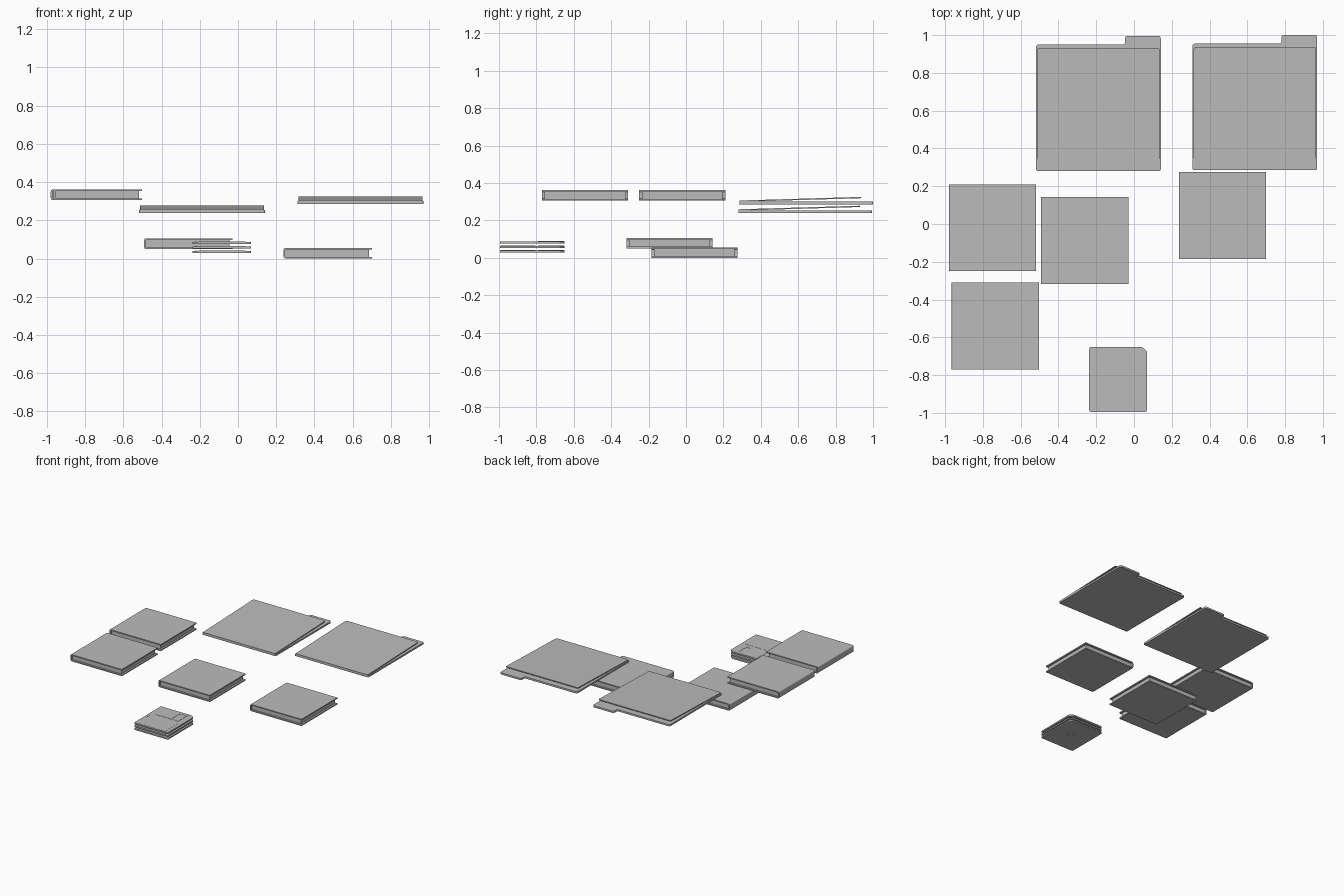
import bpy, bmesh, math
from mathutils import Matrix

if "Cube" in bpy.data.objects:
    bpy.data.objects.remove(bpy.data.objects["Cube"], do_unlink=True)

grey = bpy.data.materials.new("plain grey")
grey.use_nodes = True
grey.diffuse_color = (0.5, 0.5, 0.5, 1)
grey.node_tree.nodes["Principled BSDF"].inputs["Base Color"].default_value = (0.5, 0.5, 0.5, 1)


def prism(name, outline, depth, matrix):
    """Extrude a flat outline along its local z, then place it."""
    bm = bmesh.new()
    face = bm.faces.new([bm.verts.new((a, b, 0)) for a, b in outline])
    top = bmesh.ops.extrude_face_region(bm, geom=[face])
    verts = [v for v in top["geom"] if isinstance(v, bmesh.types.BMVert)]
    bmesh.ops.translate(bm, verts=verts, vec=(0, 0, depth))
    bm.transform(matrix)
    bmesh.ops.recalc_face_normals(bm, faces=bm.faces)
    mesh = bpy.data.meshes.new(name)
    bm.to_mesh(mesh)
    bm.free()
    mesh.materials.append(grey)
    obj = bpy.data.objects.new(name, mesh)
    bpy.context.collection.objects.link(obj)
    return obj


def rect(x0, x1, y0, y1):
    return [(x0, y0), (x1, y0), (x1, y1), (x0, y1)]


def rounded(points, radii, steps=4):
    """Round each corner of an outline by its own radius."""
    out = []
    for i, (x, y) in enumerate(points):
        r = radii[i]
        if r == 0:
            out.append((x, y))
            continue
        ends = []
        for qx, qy in (points[i - 1], points[(i + 1) % len(points)]):
            d = math.hypot(qx - x, qy - y)
            ends.append((x + (qx - x) * r / d, y + (qy - y) * r / d))
        (ax, ay), (bx, by) = ends
        for k in range(steps + 1):
            t = k / steps
            u = 1 - t
            out.append((u * u * ax + 2 * u * t * x + t * t * bx,
                        u * u * ay + 2 * u * t * y + t * t * by))
    return out


def at(x, y, z):
    return Matrix.Translation((x, y, z))


def book(label, x, y, z):
    """Wrapped cover with rounded spine, open on three sides, and a page block."""
    w, d, h, t = 0.462, 0.46, 0.055, 0.009
    cover = [(w, 0), (0, 0), (0, h), (w, h), (w, h - t), (t, h - t), (t, t), (w, t)]
    cover = rounded(cover, [0, 0.012, 0.012, 0, 0, 0.005, 0.005, 0])
    upright = Matrix.Rotation(math.pi / 2, 4, "X")
    prism(label + "_cover", cover, d, at(x, y + d, z) @ upright)
    prism(label + "_pages", rect(t, w - 0.014, 0.014, d - 0.014), h - 2 * t, at(x, y, z + t))


def folder(label, x, y, z):
    """Flat tabbed back panel with a slightly opened front panel."""
    w, d, tab = 0.66, 0.67, 0.47
    back = [(0, 0), (w, 0), (w, d + 0.045), (tab, d + 0.045), (tab, d), (0, d)]
    prism(label + "_back_panel", rounded(back, [0.01, 0.01, 0.015, 0.015, 0.01, 0.015]),
          0.014, at(x, y, z))
    front = rounded(rect(0.006, w - 0.006, 0, 0.65), [0.01] * 4)
    tilt = Matrix.Rotation(math.radians(1.7), 4, "X")
    prism(label + "_front_panel", front, 0.007, at(x, y, z + 0.013) @ tilt)


def disk(label, x, y, z):
    """Floppy disk with a clipped corner, shutter, label and hub."""
    w, d, h = 0.305, 0.345, 0.011
    body = [(0, 0), (w, 0), (w, d - 0.025), (w - 0.025, d), (0, d)]
    prism(label + "_body", rounded(body, [0.012, 0.012, 0.004, 0.004, 0.012]), h, at(x, y, z))
    # sliding shutter as a frame around its window
    s = 0.0015
    for part, box in (("left", rect(0.06, 0.19, 0.205, 0.343)),
                      ("right", rect(0.235, 0.255, 0.205, 0.343)),
                      ("front", rect(0.19, 0.235, 0.205, 0.225)),
                      ("back", rect(0.19, 0.235, 0.315, 0.343))):
        prism(f"{label}_shutter_{part}", box, s, at(x, y, z + h))
    prism(label + "_label", rect(0.03, 0.275, 0.004, 0.185), 0.001, at(x, y, z + h))
    prism(label + "_slot", rect(0.012, 0.02, 0.145, 0.19), 0.001, at(x, y, z + h))
    hub = [(0.036 * math.cos(i * math.pi / 12), 0.036 * math.sin(i * math.pi / 12)) for i in range(24)]
    prism(label + "_hub", hub, 0.002, at(x + w / 2, y + 0.165, z - 0.001))


# Books
book("back_left_book", -0.98, -0.25, 0.306)
book("front_left_book", -0.965, -0.77, 0.306)
book("middle_book", -0.492, -0.318, 0.05)
book("right_book", 0.238, -0.185, 0)

# Folders
folder("low_folder", -0.518, 0.28, 0.239)
folder("high_folder", 0.31, 0.285, 0.286)

# Stack of floppy disks
for i, name in enumerate(("bottom_disk", "middle_disk", "top_disk")):
    disk(name, -0.237, -0.995, 0.029 + i * 0.0235)
